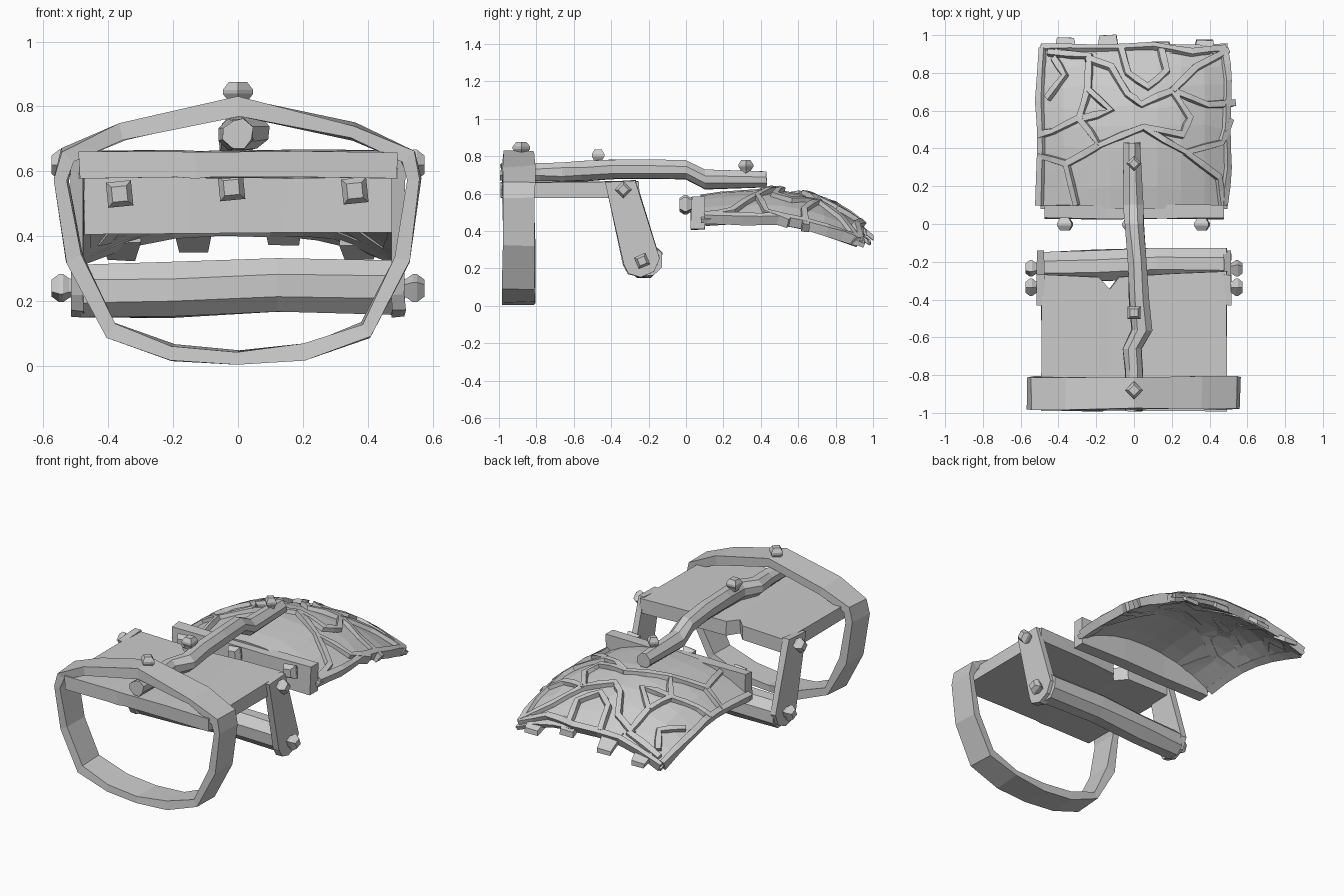
import bpy, bmesh, math, random
from mathutils import Vector

if "Cube" in bpy.data.objects:
    bpy.data.objects.remove(bpy.data.objects["Cube"])

random.seed(4)


def loft(name, rings, closed=False, jitter=0.0):
    """Skin a list of equal-length point rings; cap the ends unless closed."""
    bm = bmesh.new()
    j = lambda: random.uniform(-jitter, jitter)
    vs = [[bm.verts.new((p[0] + j(), p[1] + j(), p[2] + j())) for p in r] for r in rings]
    n, m = len(rings[0]), len(rings)
    for i in range(m if closed else m - 1):
        a, b = vs[i], vs[(i + 1) % m]
        for k in range(n):
            bm.faces.new((a[k], a[(k + 1) % n], b[(k + 1) % n], b[k]))
    if not closed:
        bm.faces.new(vs[0])
        bm.faces.new(vs[-1])
    bmesh.ops.recalc_face_normals(bm, faces=bm.faces)
    me = bpy.data.meshes.new(name)
    bm.to_mesh(me)
    bm.free()
    ob = bpy.data.objects.new(name, me)
    bpy.context.collection.objects.link(ob)
    return ob


def rivet(name, base, axis, r=0.047, h=0.06, turn=0.0):
    """Four-sided faceted stud growing from base along axis."""
    axis = Vector(axis)
    u = axis.orthogonal().normalized()
    v = axis.cross(u)
    rings = []
    for rad, t in ((0.55, -0.2), (0.7, 0.1), (1, 0.4), (1, 0.6), (0.6, 1)):
        rings.append([Vector(base) + axis * h * t + (u * math.cos(a) + v * math.sin(a)) * r * rad
                      for a in (turn + k * math.pi / 2 for k in range(4))])
    return loft(name, rings)


def interp(table, t):
    for (a, p), (b, q) in zip(table, table[1:]):
        if t <= b:
            return p + (q - p) * (t - a) / (b - a)
    return table[-1][1]


# Strap band: half outline (outer x, z, inner x, z), mirrored
half = [(0, .005, 0, .045), (.21, .02, .2, .065), (.405, .09, .38, .13), (.525, .32, .485, .34),
        (.565, .58, .525, .575), (.545, .665, .505, .63), (.36, .745, .35, .70), (0, .83, 0, .775)]
outline = half + [(-a, b, -c, d) for a, b, c, d in half[-2:0:-1]]
loft("strap_band", [[(a, -.98, b), (a, -.81, b), (c, -.81, d), (c, -.98, d)]
                    for a, b, c, d in outline], True, .006)

# Forearm plate with a chipped rear edge
loft("forearm_plate", [[(x, -.99, .58), (x, -.99, .66), (x, yb, .665), (x, yb, .58)]
                       for x, yb in ((-.49, -.27), (-.19, -.28), (-.13, -.345), (-.08, -.28),
                                     (.2, -.26), (.49, -.25))], jitter=.003)

# Lower cross bar, eight-sided
loft("lower_bar", [[(x, -.22 + dy + .088 * math.cos(a), .235 + dz + .09 * math.sin(a))
                    for a in (math.pi / 8 + k * math.pi / 4 for k in range(8))]
                   for x, dy, dz in ((-.49, -.01, -.005), (-.2, 0, .0), (.12, .01, .012), (.49, .01, .008))],
     jitter=.004)

# Side arms and their studs
arm = [(-.43, .66), (-.27, .672), (-.14, .25), (-.17, .18), (-.24, .15), (-.31, .17), (-.335, .22)]
for s, side in ((-1, "left"), (1, "right")):
    loft(side + "_arm", [[(s * x, y, z) for y, z in arm] for x in (.475, .515)], jitter=.003)
    rivet(side + "_upper_arm_stud", (s * .515, -.335, .62), (s, 0, 0), turn=math.pi / 4)
    rivet(side + "_lower_arm_stud", (s * .515, -.235, .24), (s, 0, 0), turn=.4)

# Bent spine rod (x, y, z, radius)
rod = [(0, -.99, .715, .048), (0, -.78, .715, .05), (-.01, -.66, .715, .052), (.04, -.56, .72, .058),
       (.025, -.4, .73, .056), (.015, -.2, .73, .054), (0, 0, .725, .055), (-.005, .1, .675, .056),
       (-.01, .43, .675, .045)]
loft("spine_rod", [[(x + r * math.cos(a), y, z + r * math.sin(a))
                    for a in (math.pi / 8 + k * math.pi / 4 for k in range(8))]
                   for x, y, z, r in rod], jitter=.004)
rivet("band_stud", (0, -.88, .815), (0, 0, 1), turn=math.pi / 4)
rivet("rod_middle_stud", (0, -.47, .775), (0, 0, 1))
rivet("rod_rear_stud", (0, .32, .72), (0, 0, 1), r=.04, turn=math.pi / 4)

# Hand guard cross bar with front studs
loft("guard_bar", [[(x, .025, .41 + d), (x, .10, .41 + d), (x, .10, .585), (x, .03, .58)]
                   for x, d in ((-.475, -.005), (-.15, .0), (.15, .004), (.475, .0))], jitter=.004)
for i, (x, z) in enumerate(((-.365, .53), (-.02, .55), (.36, .54))):
    rivet("guard_stud_%d" % i, (x, .03, z), (0, -1, 0), r=.055, h=.065, turn=.1)

# Arched guard shell
crown = [(0, .57), (.2, .60), (.45, .615), (.65, .58), (.8, .52), (.9, .455), (1, .37)]
brim = [(0, .45), (.3, .46), (.5, .455), (.7, .42), (.9, .345), (1, .30)]


def surface(x, y):
    e, c = interp(brim, y), interp(crown, y)
    return Vector((x, y, e + (c - e) * (1 - min(1.15, abs(x) / .49) ** 2.2)))


def normal(x, y):
    d = .02
    return (surface(x + d, y) - surface(x - d, y)).cross(surface(x, y + d) - surface(x, y - d)).normalized()


N = 8
bm = bmesh.new()
grid = [[bm.verts.new(surface(-.49 + .98 * i / N, .08 + .86 * j / N + (random.uniform(-.015, .015) if j else 0)))
         for i in range(N + 1)] for j in range(N + 1)]
for j in range(N):
    for i in range(N):
        bm.faces.new((grid[j][i], grid[j][i + 1], grid[j + 1][i + 1], grid[j + 1][i]))
me = bpy.data.meshes.new("guard_shell")
bm.to_mesh(me)
bm.free()
shell = bpy.data.objects.new("guard_shell", me)
bpy.context.collection.objects.link(shell)
mod = shell.modifiers.new("thickness", 'SOLIDIFY')
mod.thickness = .025
mod.offset = 0

# Raised root-like ridges following the shell
ridges = [
    [(-.45, .9), (-.23, .88), (-.24, .71), (-.28, .56), (-.42, .49), (-.49, .47)],
    [(-.28, .55), (-.18, .42), (.05, .51), (.25, .47), (.29, .56), (.2, .7)],
    [(-.25, .87), (-.12, .82), (-.03, .68), (.04, .63), (.2, .7), (.38, .63), (.52, .64)],
    [(.2, .7), (.32, .82), (.49, .91)],
    [(-.07, .92), (-.03, .79), (.07, .72), (.17, .8), (.14, .92)],
    [(-.18, .42), (-.35, .32), (-.3, .1)],
    [(-.35, .32), (-.49, .36)],
    [(.05, .51), (.27, .38), (.45, .43), (.5, .55)],
    [(.47, .92), (.49, .75), (.48, .5), (.49, .3), (.47, .1)],
    [(-.48, .92), (-.49, .65), (-.48, .4), (-.49, .1)],
    [(-.42, .87), (-.36, .78), (-.45, .66)],
    [(-.24, .71), (-.12, .6), (-.28, .55)],
    [(.27, .38), (.44, .25), (.46, .1)],
    [(-.48, .93), (-.2, .92), (.1, .93), (.3, .9), (.48, .92)],
]
for n, path in enumerate(ridges):
    pts = []
    for a, b in zip(path, path[1:]):
        pts += [Vector(a), Vector(a).lerp(Vector(b), .5)]
    pts.append(Vector(path[-1]))
    rings = []
    for i, p in enumerate(pts):
        a, b = pts[max(i - 1, 0)], pts[min(i + 1, len(pts) - 1)]
        up = normal(*p)
        side = (surface(*b) - surface(*a)).cross(up).normalized()
        c = surface(*p)
        rings.append([c + side * w + up * h for w, h in
                      ((-.024, -.018), (.024, -.018), (.016, .034), (-.016, .034))])
    loft("shell_ridge_%02d" % n, rings, jitter=.004)

# Finger tabs at the far edge
for n, (x, y1) in enumerate(((-.36, .985), (-.14, 1.0), (.14, .965), (.375, .975))):
    rings = []
    for y, w in ((.90, .06), (y1, .045)):
        c = surface(x, y)
        rings.append([(x + sx * w, y, c.z + h) for sx, h in ((-1, -.02), (1, -.02), (1, .012), (-1, .012))])
    loft("edge_tab_%d" % n, rings, jitter=.004)
